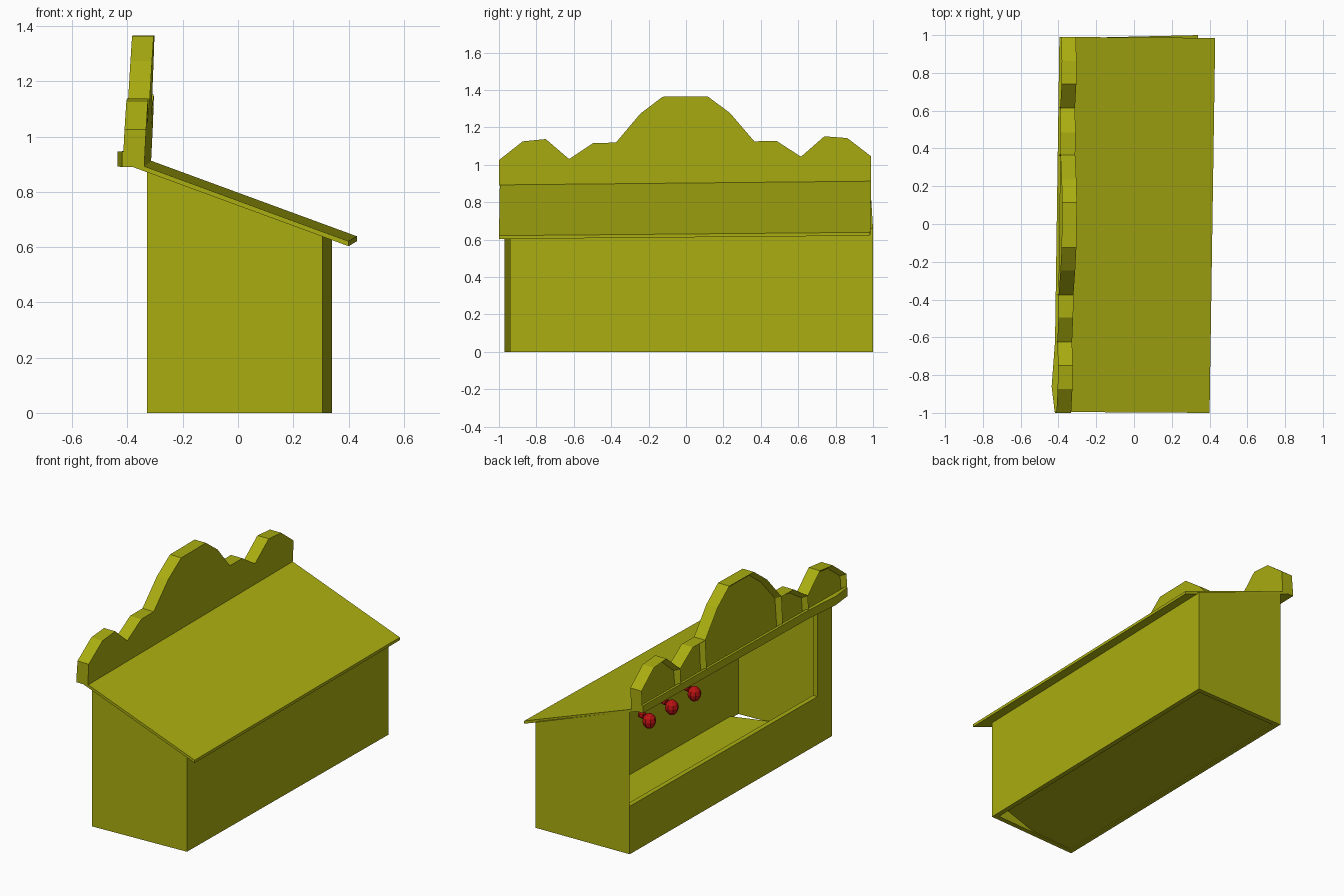
import bpy, bmesh
from mathutils import Vector

old = bpy.data.objects.get("Cube")
if old:
    bpy.data.objects.remove(old, do_unlink=True)


def material(name, colour):
    m = bpy.data.materials.new(name)
    m.use_nodes = True
    m.diffuse_color = (*colour, 1)
    bsdf = next(n for n in m.node_tree.nodes if n.type == 'BSDF_PRINCIPLED')
    bsdf.inputs["Base Color"].default_value = (*colour, 1)
    bsdf.inputs["Roughness"].default_value = 0.8
    return m


OLIVE = material("olive yellow", (0.40, 0.42, 0.005))
RED = material("red", (0.50, 0.006, 0.006))


def finish(bm, name, mat):
    bmesh.ops.recalc_face_normals(bm, faces=bm.faces[:])
    mesh = bpy.data.meshes.new(name)
    bm.to_mesh(mesh)
    bm.free()
    mesh.materials.append(mat)
    ob = bpy.data.objects.new(name, mesh)
    bpy.context.collection.objects.link(ob)
    return ob


def roof_z(x, y):
    """Height of the roof's upper surface, which is slightly crooked."""
    return 0.90 + 0.01 * y - 0.367 * (x + 0.32 - 0.0125 * y)


def slab(name, plan, low, high):
    """Solid over a plan polygon; low and high are functions of x and y."""
    bm = bmesh.new()
    a = [bm.verts.new((x, y, low(x, y))) for x, y in plan]
    b = [bm.verts.new((x, y, high(x, y))) for x, y in plan]
    bm.faces.new(a)
    bm.faces.new(b)
    for i in range(len(plan)):
        j = (i + 1) % len(plan)
        bm.faces.new((a[i], a[j], b[j], b[i]))
    return finish(bm, name, OLIVE)


def flat(z):
    return lambda x, y: z


def under_roof(x, y):
    return roof_z(x, y) - 0.012


# Walls on a slightly skewed plan
outer = [(-0.33, -0.97), (0.305, -0.94), (0.34, 1.0), (-0.30, 0.985)]
inner = [(-0.30, -0.94), (0.275, -0.91), (0.31, 0.97), (-0.27, 0.955)]
walls = [("right_end_wall", under_roof), ("rear_wall", under_roof),
         ("left_end_wall", under_roof), ("counter_wall", flat(0.30))]
for i, (name, top) in enumerate(walls):
    j = (i + 1) % 4
    slab(name, [outer[i], outer[j], inner[j], inner[i]], flat(0), top)

# Corner post beside the opening
slab("corner_post", [(-0.33, -0.97), (-0.30, -0.94), (-0.30, -0.83), (-0.328, -0.83)],
     flat(0.29), under_roof)

# Floor, a little short at one corner
slab("floor", [(-0.31, -0.945), (0.0, -0.925), (0.29, -0.83), (0.32, 0.98), (-0.28, 0.965)],
     flat(0.006), flat(0.014))

# Sloping roof
slab("roof", [(-0.42, -0.995), (0.40, -1.0), (0.43, 0.985), (-0.395, 0.99)],
     lambda x, y: roof_z(x, y) - 0.018, roof_z)

# Sign board: one lobe per group, each with a recessed panel
half = [[(0.12, 1.365), (0.24, 1.275), (0.37, 1.122)],
        [(0.37, 1.122), (0.49, 1.122), (0.62, 1.037)],
        [(0.62, 1.037), (0.745, 1.145), (0.868, 1.134), (0.995, 1.035)]]
right = [[(-y, z) for y, z in reversed(lobe)] for lobe in half]
lobes = [right[2], right[1], right[0] + half[0], half[1], half[2]]


def sign_point(y, z, depth):
    """Lean the board back and follow the roof's skew."""
    x = -0.405 + 0.05 * (z - 0.9) + 0.0125 * y + depth
    return Vector((x, y - 0.005, z + 0.01 * y))


bm = bmesh.new()
BASE, DEPTH = 0.90, 0.078
fronts = []
for n, lobe in enumerate(lobes):
    loop = lobe + [(lobe[-1][0], BASE), (lobe[0][0], BASE)]
    f = [bm.verts.new(sign_point(y, z, 0)) for y, z in loop]
    b = [bm.verts.new(sign_point(y, z, DEPTH)) for y, z in loop]
    fronts.append(bm.faces.new(f))
    bm.faces.new(b[::-1])
    k = len(loop)
    for i in range(k):
        # no partitions where two lobes meet
        if (i == k - 1 and n > 0) or (i == k - 3 and n < len(lobes) - 1):
            continue
        j = (i + 1) % k
        bm.faces.new((f[j], f[i], b[i], b[j]))
bmesh.ops.remove_doubles(bm, verts=bm.verts[:], dist=0.0005)
bmesh.ops.recalc_face_normals(bm, faces=bm.faces[:])
bmesh.ops.inset_individual(bm, faces=fronts, thickness=0.025, depth=-0.03)
finish(bm, "sign_board", OLIVE)

# Trim strip under the sign, swelling towards one end
slab("sign_trim", [(-0.42, -0.995), (-0.436, -0.86), (-0.418, -0.62), (-0.395, 0.99),
                   (-0.38, 0.99), (-0.405, -0.995)],
     lambda x, y: 0.90 + 0.01 * y, lambda x, y: 0.95 + 0.005 * y)

# Three hanging lamps, each a faceted bulb with a cap
for i in range(3):
    centre = Vector((-0.25, 0.72 - 0.223 * i, 0.72))
    bm = bmesh.new()
    bulb = bmesh.ops.create_uvsphere(bm, u_segments=8, v_segments=6, radius=0.04)["verts"]
    bmesh.ops.scale(bm, vec=(1, 1, 1.15), verts=bulb)
    cap = bmesh.ops.create_icosphere(bm, subdivisions=1, radius=0.026)["verts"]
    bmesh.ops.translate(bm, vec=(0.05, 0.0, 0.025), verts=cap)
    bmesh.ops.translate(bm, vec=centre, verts=bm.verts[:])
    finish(bm, "lamp_%d" % (i + 1), RED)
